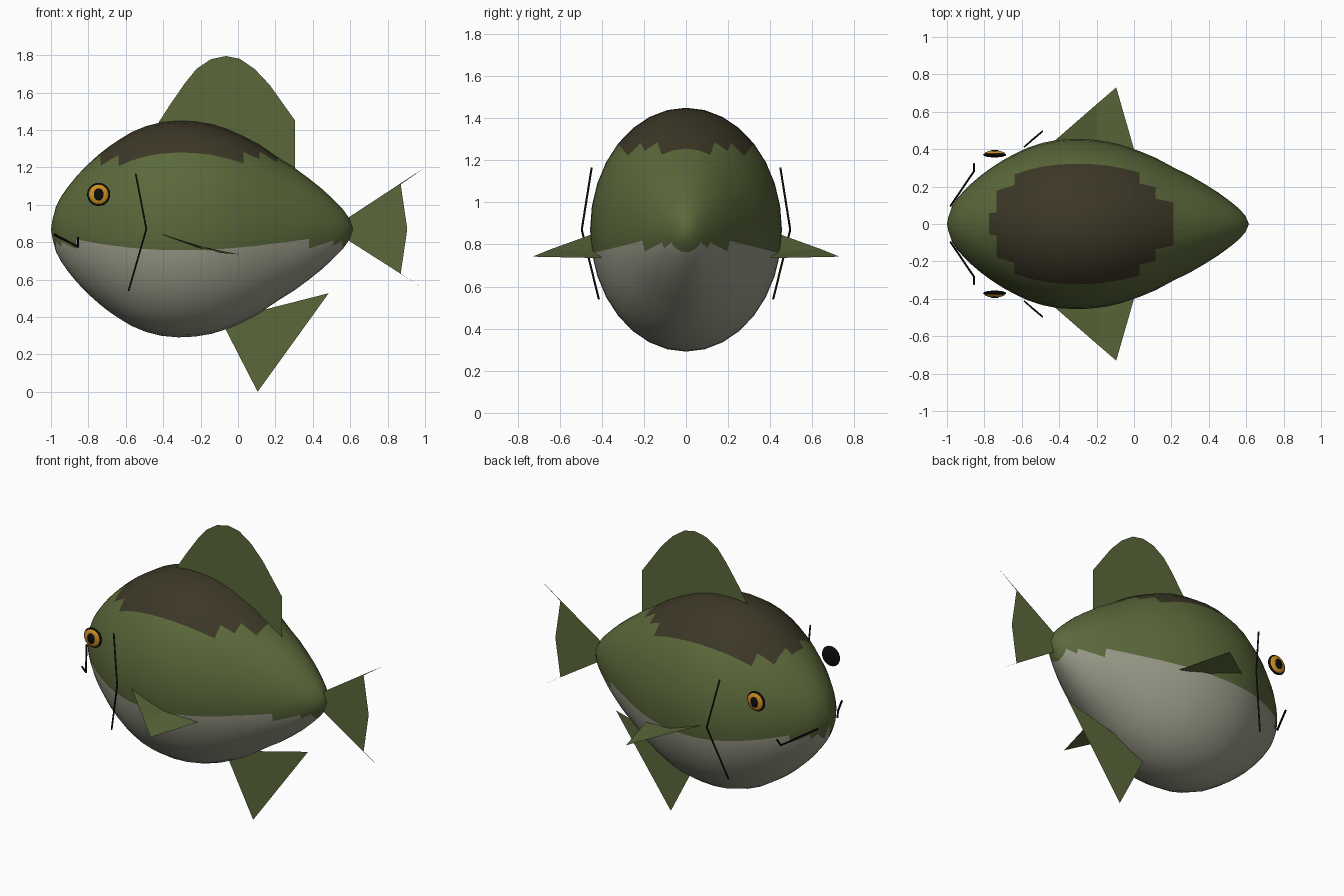
import bpy, bmesh, math
from mathutils import Vector

old = bpy.data.objects.get("Cube")
if old:
    bpy.data.objects.remove(old, do_unlink=True)


def material(name, color):
    m = bpy.data.materials.new(name)
    m.use_nodes = True
    m.diffuse_color = (*color, 1)
    bsdf = next(n for n in m.node_tree.nodes if n.type == 'BSDF_PRINCIPLED')
    bsdf.inputs["Base Color"].default_value = (*color, 1)
    return m


GREEN = material("olive green", (0.105, 0.14, 0.043))
BROWN = material("dark brown back", (0.046, 0.039, 0.02))
BELLY = material("pale grey belly", (0.33, 0.33, 0.255))
AMBER = material("amber iris", (0.62, 0.28, 0.015))
BLACK = material("black", (0.004, 0.004, 0.004))
GILL = material("blackish green", (0.012, 0.015, 0.006))


def make_object(name, bm, mats, smooth=False):
    mesh = bpy.data.meshes.new(name)
    bm.to_mesh(mesh)
    bm.free()
    for m in mats:
        mesh.materials.append(m)
    for p in mesh.polygons:
        p.use_smooth = smooth
    ob = bpy.data.objects.new(name, mesh)
    bpy.context.collection.objects.link(ob)
    return ob


def sheet(name, points, faces=None):
    """Thin fin made of flat faces."""
    bm = bmesh.new()
    verts = [bm.verts.new(p) for p in points]
    for f in faces or [range(len(verts))]:
        bm.faces.new([verts[i] for i in f])
    return make_object(name, bm, [GREEN])


def flat_fin(name, outline):
    return sheet(name, [(x, 0, z) for x, z in outline])


def ellipsoid(name, centre, radii, mat):
    bm = bmesh.new()
    bmesh.ops.create_uvsphere(bm, u_segments=24, v_segments=12, radius=1)
    bmesh.ops.scale(bm, vec=radii, verts=bm.verts)
    bmesh.ops.translate(bm, vec=centre, verts=bm.verts)
    return make_object(name, bm, [mat], True)


def stroke(name, points, radius, mat):
    """Thin tube along straight segments."""
    bm = bmesh.new()
    for a, b in zip(points, points[1:]):
        a, b = Vector(a), Vector(b)
        made = bmesh.ops.create_cone(bm, cap_ends=True, segments=6, radius1=radius,
                                     radius2=radius, depth=(b - a).length)["verts"]
        turn = (b - a).to_track_quat('Z', 'Y').to_matrix()
        bmesh.ops.rotate(bm, matrix=turn, verts=made)
        bmesh.ops.translate(bm, vec=(a + b) / 2, verts=made)
    return make_object(name, bm, [mat])


# Body: rings of a tapered ellipsoid along x, (position, half height)
PROFILE = [(-0.992, 0.05), (-0.973, 0.122), (-0.945, 0.175), (-0.909, 0.226), (-0.865, 0.28),
           (-0.82, 0.329), (-0.775, 0.371), (-0.735, 0.406), (-0.69, 0.441), (-0.64, 0.475),
           (-0.57, 0.518), (-0.49, 0.551), (-0.41, 0.571), (-0.32, 0.579), (-0.23, 0.575),
           (-0.14, 0.56), (-0.06, 0.535), (0.03, 0.495), (0.115, 0.45), (0.21, 0.385),
           (0.3, 0.329), (0.38, 0.27), (0.45, 0.214), (0.51, 0.158), (0.56, 0.107),
           (0.595, 0.057)]
SEGMENTS, MID_Z, FLATTEN = 32, 0.87, 0.787
bm = bmesh.new()
rings = []
for x, r in PROFILE:
    angles = [2 * math.pi * i / SEGMENTS for i in range(SEGMENTS)]
    rings.append([bm.verts.new((x, FLATTEN * r * math.sin(a), MID_Z + r * math.cos(a)))
                  for a in angles])
nose = bm.verts.new((-1, 0, MID_Z))
stub = bm.verts.new((0.615, 0, MID_Z))
for i in range(SEGMENTS):
    j = (i + 1) % SEGMENTS
    for a, b in zip(rings, rings[1:]):
        bm.faces.new((a[i], a[j], b[j], b[i]))
    bm.faces.new((nose, rings[0][j], rings[0][i]))
    bm.faces.new((stub, rings[-1][i], rings[-1][j]))
bmesh.ops.recalc_face_normals(bm, faces=bm.faces)
for f in bm.faces:
    z = f.calc_center_median().z
    f.material_index = 1 if z > 1.24 else 2 if z < 0.788 else 0
make_object("body", bm, [GREEN, BROWN, BELLY], True)

# Fins on the centre plane
flat_fin("dorsal_fin", [(-0.45, 1.4), (-0.36, 1.54), (-0.28, 1.655), (-0.22, 1.728),
                        (-0.145, 1.778), (-0.065, 1.795), (0.01, 1.78), (0.09, 1.725),
                        (0.17, 1.64), (0.305, 1.45), (0.305, 1.15)])
flat_fin("tail_fin", [(0.55, 0.87), (0.57, 0.918), (1, 1.2), (0.87, 1.108), (0.905, 0.87),
                      (0.87, 0.632), (1, 0.548), (0.57, 0.822)])
flat_fin("anal_fin", [(-0.09, 0.38), (0.105, 0), (0.485, 0.527)])

# Paired parts
for side, s in (("left", 1), ("right", -1)):
    # the model faces -x, so these pairs lie along y
    sheet(side + "_pectoral_fin",
          [(-0.43, s * 0.44, 0.85), (-0.2, s * 0.64, 0.778), (-0.095, s * 0.73, 0.742),
           (0, s * 0.4, 0.735), (-0.2, s * 0.42, 0.765)],
          [(0, 1, 4), (1, 2, 3, 4)])
    ellipsoid(side + "_eye_rim", (-0.745, s * 0.37, 1.055), (0.062, 0.014, 0.062), BLACK)
    ellipsoid(side + "_eye_iris", (-0.745, s * 0.378, 1.055), (0.053, 0.014, 0.053), AMBER)
    ellipsoid(side + "_eye_pupil", (-0.745, s * 0.384, 1.055), (0.03, 0.013, 0.036), BLACK)
    stroke(side + "_gill_line",
           [(-0.547, s * 0.448, 1.165), (-0.49, s * 0.495, 0.87), (-0.585, s * 0.414, 0.54)],
           0.005, GILL)
    stroke(side + "_mouth_line",
           [(-0.982, s * 0.095, 0.84), (-0.855, s * 0.283, 0.775), (-0.855, s * 0.322, 0.825)],
           0.006, BLACK)
